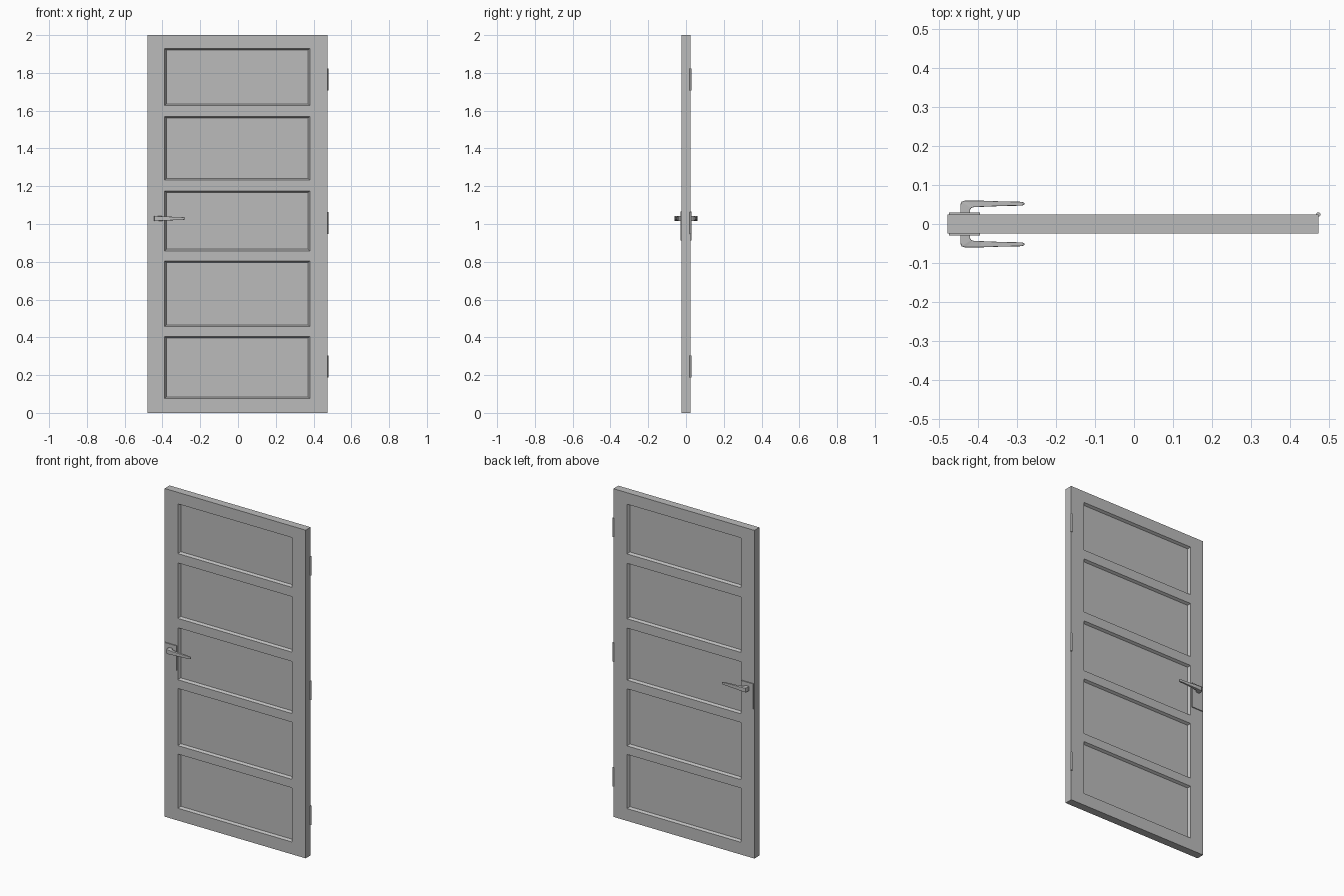
import bpy, bmesh

cube = bpy.data.objects.get("Cube")
if cube:
    bpy.data.objects.remove(cube, do_unlink=True)

GREY = (0.5, 0.5, 0.5, 1)
grey = bpy.data.materials.new("plain grey")
grey.use_nodes = True
grey.diffuse_color = GREY
grey.node_tree.nodes["Principled BSDF"].inputs["Base Color"].default_value = GREY


def finish(name, bm):
    bmesh.ops.recalc_face_normals(bm, faces=bm.faces)
    mesh = bpy.data.meshes.new(name)
    bm.to_mesh(mesh)
    bm.free()
    mesh.materials.append(grey)
    obj = bpy.data.objects.new(name, mesh)
    bpy.context.collection.objects.link(obj)
    return obj


def box(name, x, y, z):
    bm = bmesh.new()
    bmesh.ops.create_cube(bm, size=1)
    for v in bm.verts:
        v.co = [lo + (c + 0.5) * (hi - lo) for c, (lo, hi) in zip(v.co, (x, y, z))]
    return finish(name, bm)


# Door leaf: a grid of faces on each side, with five sunken panels
LEFT, RIGHT, HALF = -0.478, 0.473, 0.024
SLOPE, DEPTH = 0.012, 0.015
xs = [LEFT, -0.388, 0.38, RIGHT]
zs = [0, 0.075, 0.405, 0.457, 0.805, 0.858, 1.175, 1.232, 1.57, 1.627, 1.93, 2]
bm = bmesh.new()
panels = []
for side in (-1, 1):
    grid = [[bm.verts.new((x, side * HALF, z)) for x in xs] for z in zs]
    for r in range(len(zs) - 1):
        for c in range(3):
            loop = [grid[r][c], grid[r][c + 1], grid[r + 1][c + 1], grid[r + 1][c]]
            face = bm.faces.new(loop if side < 0 else loop[::-1])
            if c == 1 and r % 2:
                panels.append(face)
border = [e for e in bm.edges if e.is_boundary]
bmesh.ops.bridge_loops(bm, edges=border)
bm.normal_update()
bmesh.ops.inset_individual(bm, faces=panels, thickness=SLOPE, depth=-DEPTH)
bmesh.ops.dissolve_limit(bm, angle_limit=0.01, verts=bm.verts, edges=bm.edges)
finish("door_leaf", bm)

# Lever stations: (outer x, outer y), (inner x, inner y), half height
stations = [
    ((-0.445, 0.026), (-0.420, 0.026), 0.014),
    ((-0.445, 0.050), (-0.420, 0.037), 0.014),
    ((-0.442, 0.057), (-0.417, 0.041), 0.014),
    ((-0.434, 0.060), (-0.411, 0.043), 0.013),
    ((-0.395, 0.060), (-0.390, 0.044), 0.011),
    ((-0.340, 0.058), (-0.340, 0.046), 0.009),
    ((-0.290, 0.057), (-0.290, 0.047), 0.007),
    ((-0.281, 0.055), (-0.281, 0.049), 0.006),
]
LEVER_Z = 1.029


def lever(name, side):
    bm = bmesh.new()
    rings = []
    for (ox, oy), (ix, iy), h in stations:
        corners = ((ox, oy, h), (ix, iy, h), (ix, iy, -h), (ox, oy, -h))
        rings.append([bm.verts.new((x, side * y, LEVER_Z + z)) for x, y, z in corners])
    for a, b in zip(rings, rings[1:]):
        for i in range(4):
            j = (i + 1) % 4
            bm.faces.new((a[i], a[j], b[j], b[i]))
    bm.faces.new(rings[0])
    bm.faces.new(rings[-1])
    obj = finish(name, bm)
    bevel = obj.modifiers.new("soft_edges", "BEVEL")
    bevel.width = 0.002
    bevel.segments = 2
    bevel.angle_limit = 0.9


# Handle plates and levers on both sides
for side, label in ((-1, "front"), (1, "back")):
    box(label + "_handle_plate", (-0.474, -0.395),
        sorted((side * 0.023, side * 0.030)), (0.912, 1.065))
    lever(label + "_lever", side)

# Hinge barrels along the back corner of the right-hand edge
for z, label in ((0.245, "lower"), (1.005, "middle"), (1.765, "upper")):
    bpy.ops.mesh.primitive_cylinder_add(vertices=16, radius=0.0055, depth=0.115,
                                        location=(0.4725, 0.0245, z))
    hinge = bpy.context.object
    hinge.name = label + "_hinge"
    hinge.data.materials.append(grey)
    bpy.ops.object.shade_smooth_by_angle()
